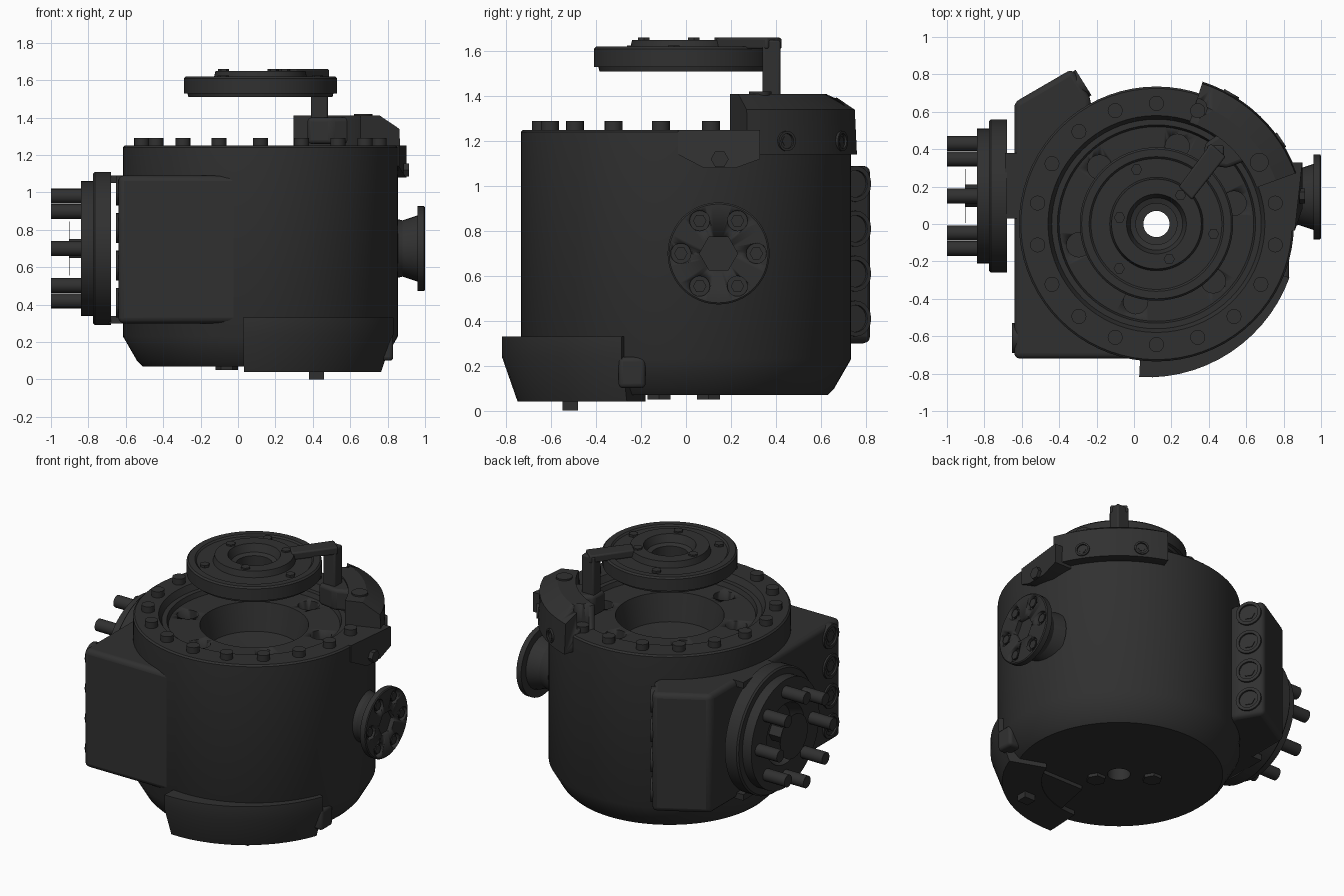
import bpy, bmesh
from math import cos, sin, radians
from mathutils import Vector, Matrix

if "Cube" in bpy.data.objects:
    bpy.data.objects.remove(bpy.data.objects["Cube"])

dark = bpy.data.materials.new("dark_metal")
dark.use_nodes = True
dark.diffuse_color = (0.03, 0.03, 0.03, 1)
dark.node_tree.nodes["Principled BSDF"].inputs["Base Color"].default_value = (0.03, 0.03, 0.03, 1)

CX = 0.12                       # main axis of the drum
X, Y, Z = Vector((1, 0, 0)), Vector((0, 1, 0)), Vector((0, 0, 1))


def finish(name, bm, loc=(0, 0, 0), axis=Z, bevel=0):
    bmesh.ops.remove_doubles(bm, verts=bm.verts, dist=1e-5)
    bmesh.ops.recalc_face_normals(bm, faces=bm.faces)
    me = bpy.data.meshes.new(name)
    bm.to_mesh(me)
    bm.free()
    ob = bpy.data.objects.new(name, me)
    bpy.context.collection.objects.link(ob)
    me.materials.append(dark)
    rot = Matrix() if axis == Z else axis.to_track_quat('Z', 'Y').to_matrix().to_4x4()
    ob.matrix_world = Matrix.Translation(loc) @ rot
    if bevel:
        mod = ob.modifiers.new("bevel", 'BEVEL')
        mod.width, mod.segments = bevel, 3
    bpy.ops.object.select_all(action='DESELECT')
    ob.select_set(True)
    bpy.context.view_layer.objects.active = ob
    bpy.ops.object.shade_smooth_by_angle(angle=radians(30))
    return ob


def sweep(name, section, loc=(0, 0, 0), axis=Z, a0=0, a1=360, n=64):
    """Turn a closed (radius, height) section about an axis."""
    bm = bmesh.new()
    full = a1 - a0 == 360
    rings = []
    for i in range(n if full else n + 1):
        a = radians(a0 + (a1 - a0) * i / n)
        rings.append([bm.verts.new((r * cos(a), r * sin(a), h)) for r, h in section])
    pairs = list(zip(rings, rings[1:]))
    if full:
        pairs.append((rings[-1], rings[0]))
    else:
        bm.faces.new(rings[0])
        bm.faces.new(rings[-1])
    m = len(section)
    for p, q in pairs:
        for j in range(m):
            k = (j + 1) % m
            if section[j][0] == 0 and section[k][0] == 0:
                continue
            ring = [p[j], p[k], q[k], q[j]]
            if section[j][0] == 0:
                ring.remove(q[j])
            if section[k][0] == 0:
                ring.remove(q[k])
            bm.faces.new(ring)
    return finish(name, bm, loc, axis)


def rod(name, r, h, loc, axis=Z, n=16):
    return sweep(name, [(0, 0), (r, 0), (r, h), (0, h)], loc, axis, n=n)


def socket(name, r, loc, axis):
    """Raised collar with a hexagon bolt inside."""
    sweep(name + "_collar", [(r * .75, -.02), (r, -.02), (r, .012), (r * .75, .012)], loc, axis, n=20)
    rod(name + "_hex", r * .5, .02, Vector(loc) - axis * .015, axis, 6)


def prism(name, plan, z0, z1, bevel=0):
    bm = bmesh.new()
    f = bm.faces.new([bm.verts.new((x, y, z0)) for x, y in plan])
    ext = bmesh.ops.extrude_face_region(bm, geom=[f])["geom"]
    bmesh.ops.translate(bm, vec=(0, 0, z1 - z0),
                        verts=[v for v in ext if isinstance(v, bmesh.types.BMVert)])
    return finish(name, bm, bevel=bevel)


def box(name, x0, x1, y0, y1, z0, z1, bevel=0):
    return prism(name, [(x0, y0), (x1, y0), (x1, y1), (x0, y1)], z0, z1, bevel)


def ring(radius, count, start=0):
    for i in range(count):
        a = radians(start + 360 * i / count)
        yield radius * cos(a), radius * sin(a)


def cut(target, cutter):
    mod = target.modifiers.new("cut", 'BOOLEAN')
    mod.object, mod.solver = cutter, 'EXACT'
    bpy.context.view_layer.objects.active = target
    bpy.ops.object.modifier_apply(modifier=mod.name)
    bpy.data.objects.remove(cutter)


# Drum with recessed top, central pit and bore
drum = sweep("drum", [(.07, .07), (.63, .07), (.66, .1), (.735, .23), (.735, 1.24), (.725, 1.25),
                      (.58, 1.25), (.56, 1.21), (.53, 1.21), (.52, 1.18), (.33, 1.18),
                      (.29, 1.0), (.07, .98)], (CX, 0, 0), n=72)
for x, y in ring(.43, 6, 15):
    cut(drum, rod("hole_cutter", .065, .2, (CX + x, y, 1.1), n=20))
for x, y in ring(.645, 18, 10):
    rod("rim_bolt", .04, .06, (CX + x, y, 1.23))
for x, y in [(-.06, .1), (.2, -.12)]:
    rod("bottom_bolt", .06, .03, (x, y, .05), n=6)

# Side casing with bolted end flanges
prism("casing", [(-.64, -.72), (.1, -.72), (-.2, -.4), (-.38, 0), (-.23, .62), (-.23, .67),
                 (-.33, .83), (-.64, .65)], .3, 1.09, .03)
slant = Vector((.85, .53, 0)).normalized()
for i in range(4):
    z = .41 + .2 * i
    socket("end_bolt", .08, (-.28, .75, z), slant)
    socket("front_end_bolt", .08, (-.64, -.61, z), -X)

# Studded hub on the casing
HUB = Vector((-.68, .15, .7))
sweep("hub_plate", [(0, 0), (.41, 0), (.41, .085), (.4, .095), (.36, .095), (.36, .16),
                    (.2, .16), (.17, .08), (0, .08)], HUB, -X)
rod("hub_thin_disc", .145, .004, HUB - X * .22, -X, 32)
rod("hub_core", .06, .16, HUB - X * .06, -X, 6)
for y, z in ring(.28, 8):
    rod("hub_stud", .04, .2, HUB + Vector((-.12, y, z)), -X)
for z in (.3, 1.05):
    box("hub_tab", -.69, -.6, .03, .38, z, z + .04)

# Round flange on the opposite side
FL = Vector((.8, .145, .7))
sweep("flange_neck", [(0, 0), (.17, 0), (.15, .08), (.18, .17), (0, .17)], FL, X, n=32)
flange = sweep("flange", [(0, .16), (.227, .16), (.227, .195), (.22, .2), (0, .2)], FL, X, n=48)
cut(flange, rod("hex_cutter", .085, .1, FL + X * .17, X, 6))
for y, z in ring(.168, 6):
    at = FL + Vector((0, y, z))
    cut(flange, rod("bolt_hole_cutter", .045, .1, at + X * .175, X, 20))
    rod("flange_bolt", .03, .03, at + X * .165, X, 6)

# Small bracket near the rim
bm = bmesh.new()
side = [(-.035, 1.25), (.33, 1.25), (.33, 1.12), (.22, 1.08), (.08, 1.08), (-.035, 1.14)]
lo = [bm.verts.new((.76, y, z)) for y, z in side]
hi = [bm.verts.new((.9 if y > .05 else .86, y, z)) for y, z in side]
bm.faces.new(lo)
bm.faces.new(hi)
for j in range(len(side)):
    k = (j + 1) % len(side)
    bm.faces.new((lo[j], lo[k], hi[k], hi[j]))
finish("side_bracket", bm)
rod("side_bracket_bolt", .04, .03, (.885, .15, 1.12), X, 6)

# Clamp block seated on the rim
clamp = sweep("rim_clamp", [(.57, 1.22), (.57, 1.41), (.68, 1.41), (.79, 1.34), (.8, 1.14), (.72, 1.14)],
              (CX, 0, 0), a0=20, a1=72, n=12)
cut(clamp, rod("clamp_cutter", .05, .3, (.34, .62, 1.28), n=20))
for a in (34, 60):
    d = Vector((cos(radians(a)), sin(radians(a)), 0))
    socket("clamp_bolt", .045, Vector((CX, 0, 1.2)) + d * .795, d)
rod("clamp_boss", .05, .04, (.67, .33, 1.38), n=24)

# Post and arm carrying the upper disc
prism("post_foot", [(.37, .32), (.5, .3), (.7, .38), (.62, .48), (.48, .5), (.38, .43)], 1.26, 1.4, .02)
box("post", .39, .48, .34, .42, 1.34, 1.65, .01)
prism("arm", [(.24, .2), (.31, .13), (.49, .36), (.41, .43)], 1.61, 1.66, .01)
sweep("upper_disc", [(.11, 1.51), (.385, 1.51), (.39, 1.53), (.41, 1.53), (.41, 1.61), (.4, 1.62),
                     (.36, 1.62), (.35, 1.61), (.25, 1.61), (.24, 1.65), (.16, 1.65),
                     (.14, 1.6), (.11, 1.59)], (CX, 0, 0))
for radius, start, top in ((.31, 110, 1.6), (.2, 50, 1.635)):
    for x, y in ring(radius, 3, start):
        rod("disc_bolt", .03, .025, (CX + x, y, top), n=6)

# Curved guard around the lower front edge
sweep("lower_guard", [(.7, .33), (.81, .33), (.81, .24), (.74, .04), (.5, .04), (.5, .075), (.6, .08)],
      (.07, -.01, 0), a0=-93, a1=-20, n=14)
box("guard_lug", .74, .83, -.3, -.18, .1, .24, .02)
box("guard_tab", .38, .46, -.55, -.48, 0, .06)
prism("bottom_plate", [(.15, -.5), (.55, -.5), (.55, -.25), (.2, -.25)], .045, .08)
